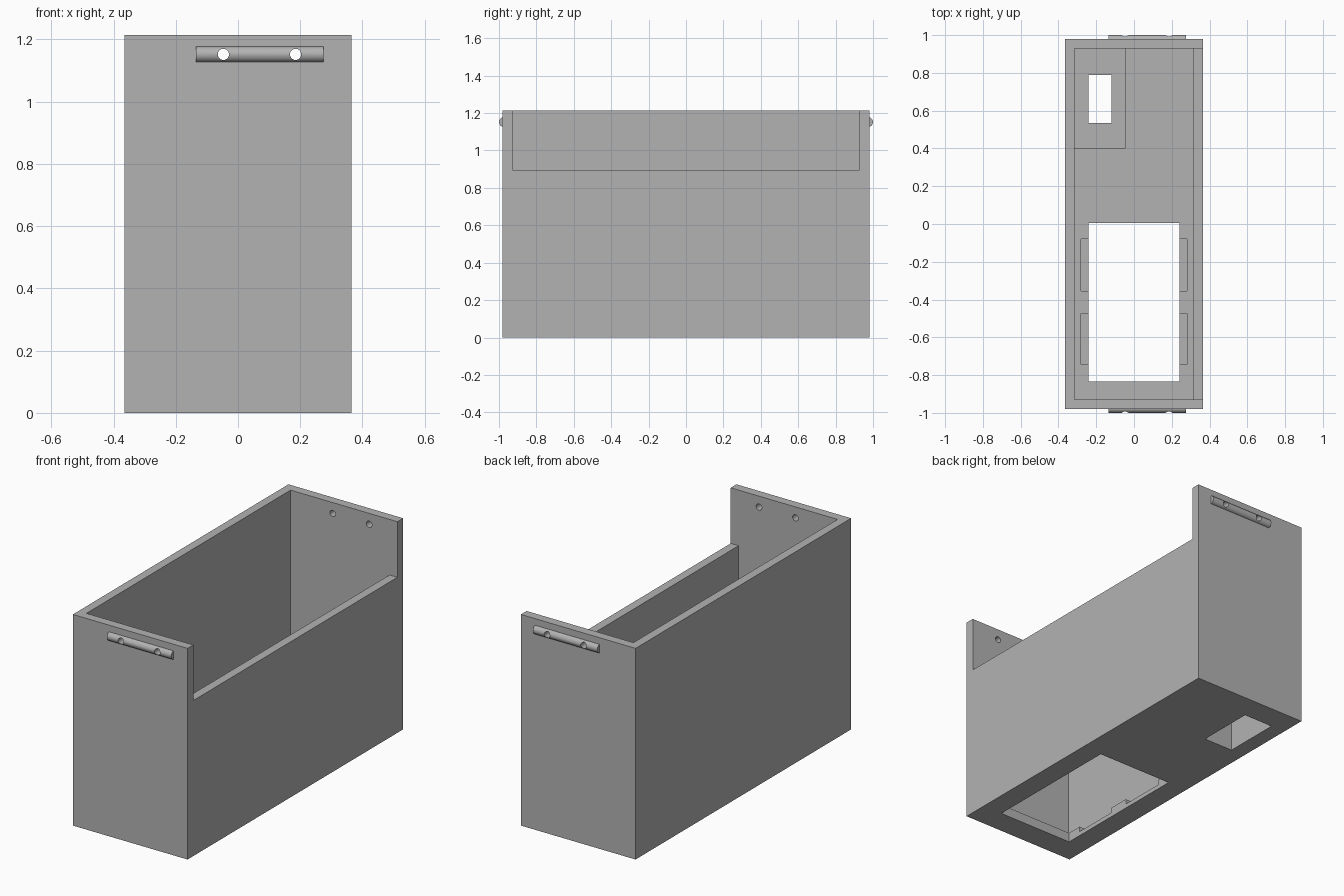
import bpy
from math import pi

cube = bpy.data.objects.get("Cube")
if cube:
    bpy.data.objects.remove(cube, do_unlink=True)

grey = bpy.data.materials.new("light grey")
grey.use_nodes = True
colour = (0.45, 0.45, 0.45, 1)
grey.diffuse_color = colour
grey.node_tree.nodes["Principled BSDF"].inputs["Base Color"].default_value = colour


def box(name, x, y, z):
    """Box spanning the given (low, high) ranges."""
    bpy.ops.mesh.primitive_cube_add(size=1, location=[sum(r) / 2 for r in (x, y, z)])
    ob = bpy.context.object
    ob.name = name
    ob.scale = [r[1] - r[0] for r in (x, y, z)]
    bpy.ops.object.transform_apply(location=True, rotation=True, scale=True)
    ob.data.materials.append(grey)
    return ob


def rod(name, radius, length, location, rotation, sides=48):
    bpy.ops.mesh.primitive_cylinder_add(vertices=sides, radius=radius, depth=length,
                                        location=location, rotation=rotation)
    ob = bpy.context.object
    ob.name = name
    bpy.ops.object.transform_apply(location=True, rotation=True, scale=True)
    ob.data.materials.append(grey)
    return ob


def combine(target, tool, operation="DIFFERENCE", keep=False):
    """Apply a boolean and discard the tool unless it is needed again."""
    mod = target.modifiers.new("combine", "BOOLEAN")
    mod.operation, mod.solver, mod.object = operation, "EXACT", tool
    bpy.context.view_layer.objects.active = target
    bpy.ops.object.modifier_apply(modifier=mod.name)
    if not keep:
        bpy.data.objects.remove(tool, do_unlink=True)


HALF_X, HALF_Y, HEIGHT = 0.365, 0.98, 1.215
IN_X, IN_Y, FLOOR = 0.315, 0.928, 0.055

# Open-topped bin with one lowered side wall
bin_body = box("bin_body", (-HALF_X, HALF_X), (-HALF_Y, HALF_Y), (0, HEIGHT))
combine(bin_body, box("cavity", (-IN_X, IN_X), (-IN_Y, IN_Y), (FLOOR, 2)))
combine(bin_body, box("side_cutout", (0.2, 0.5), (-IN_Y, IN_Y), (0.895, 2)))

# Raised housing in the back corner, hollow below with a smaller slot in its lid
housing = box("housing", (-0.34, -0.045), (0.4, 0.95), (0.02, 0.22))
combine(bin_body, housing, "UNION")
combine(bin_body, box("pocket", (-0.275, -0.088), (0.496, 0.834), (-0.1, 0.17)))
combine(bin_body, box("lid_slot", (-0.242, -0.12), (0.535, 0.79), (0.1, 0.4)))

# Large floor opening with shallow notches on both long edges
combine(bin_body, box("floor_opening", (-0.24, 0.24), (-0.835, 0.005), (-0.1, 0.15)))
for low, high in ((-0.745, -0.475), (-0.355, -0.08)):
    combine(bin_body, box("notch", (-0.28, 0.28), (low, high), (0.025, 0.15)))

# Half-sunk rods on both end walls
rods = [rod(name, 0.0255, 0.41, (0.07, y, 1.152), (0, pi / 2, 0))
        for name, y in (("front_rod", -0.9745), ("back_rod", 0.9745))]

# Pin holes drilled through rods and end walls
for x in (-0.047, 0.185):
    drill = rod("drill", 0.018, 3, (x, 0, 1.152), (pi / 2, 0, 0), 32)
    for part in rods:
        combine(part, drill, keep=True)
    combine(bin_body, drill)

for part in rods + [bin_body]:
    bpy.ops.object.select_all(action="DESELECT")
    part.select_set(True)
    bpy.context.view_layer.objects.active = part
    bpy.ops.object.shade_smooth_by_angle(angle=pi / 6)
